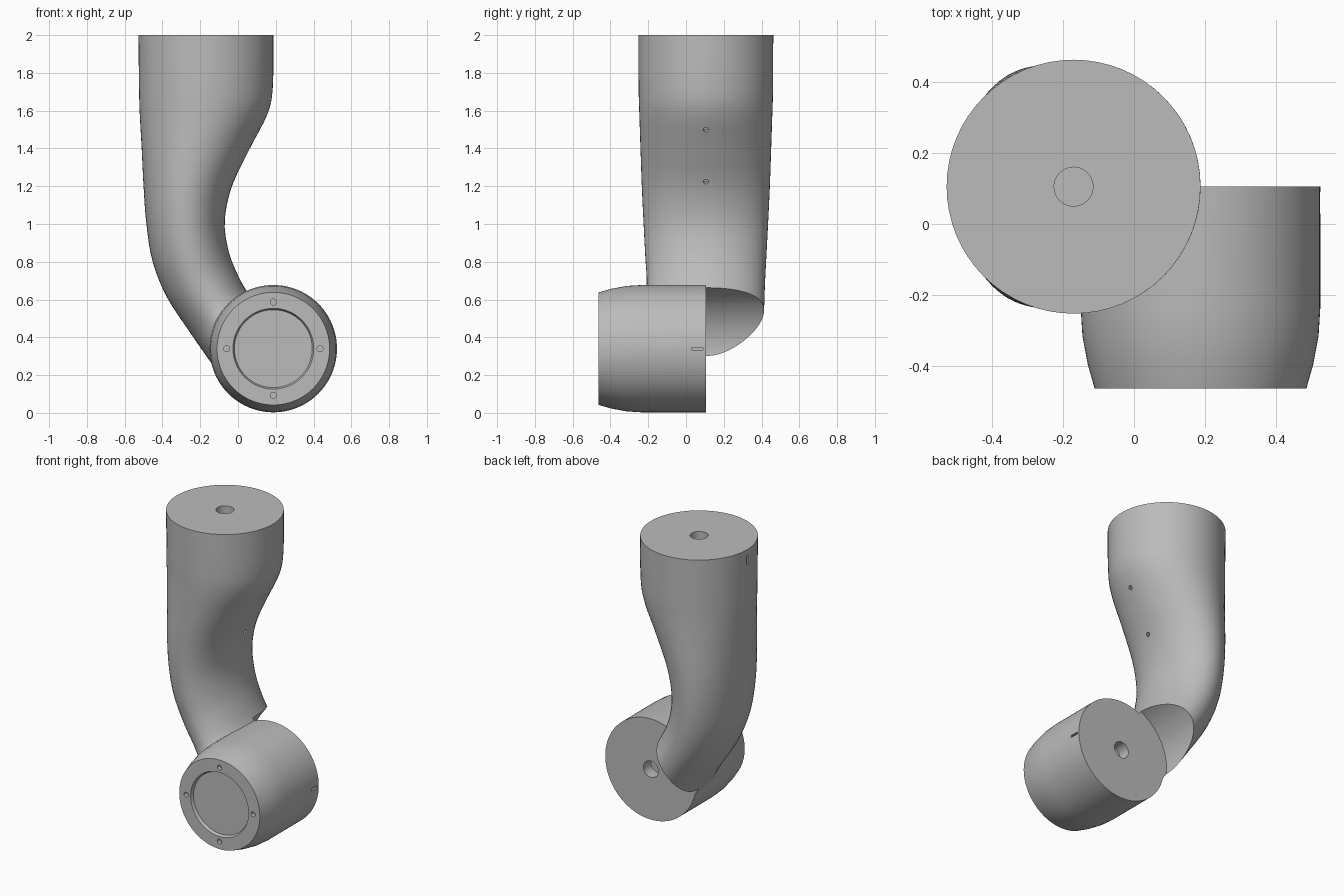
import bpy, bmesh, math
from mathutils import Vector, Matrix

if "Cube" in bpy.data.objects:
    bpy.data.objects.remove(bpy.data.objects["Cube"])

mat = bpy.data.materials.new("plain_grey")
mat.use_nodes = True
GREY = (0.5, 0.5, 0.5, 1)
mat.diffuse_color = GREY
mat.node_tree.nodes["Principled BSDF"].inputs["Base Color"].default_value = GREY

SEG = 64
CY = 0.105                                # plane shared by both joint axes
TOP = Vector((-0.17, CY, 2))              # upper joint centre
HUB = Vector((0.187, CY, 0.34))           # lower joint centre, axis along y


def loft(name, rings):
    """Closed solid through equally sized rings of points."""
    bm = bmesh.new()
    vs = [[bm.verts.new(p) for p in r] for r in rings]
    n = len(vs[0])
    for a, b in zip(vs, vs[1:]):
        for i in range(n):
            j = (i + 1) % n
            bm.faces.new((a[i], a[j], b[j], b[i]))
    bm.faces.new(vs[0])
    bm.faces.new(vs[-1])
    bmesh.ops.recalc_face_normals(bm, faces=bm.faces)
    me = bpy.data.meshes.new(name)
    bm.to_mesh(me)
    bm.free()
    me.materials.append(mat)
    ob = bpy.data.objects.new(name, me)
    bpy.context.collection.objects.link(ob)
    return ob


def turned(name, origin, axis, profile, seg=SEG):
    """Solid of revolution: profile holds (distance along axis, radius)."""
    m = Matrix.Translation(origin) @ Vector(axis).to_track_quat('Z', 'Y').to_matrix().to_4x4()
    ang = [2 * math.pi * i / seg for i in range(seg)]
    return loft(name, [[m @ Vector((r * math.cos(a), r * math.sin(a), d)) for a in ang]
                       for d, r in profile])


def box(name, centre, size):
    bpy.ops.mesh.primitive_cube_add(size=1, location=centre)
    ob = bpy.context.object
    ob.name = name
    ob.scale = size
    ob.data.materials.append(mat)
    return ob


def combine(target, tool, op='DIFFERENCE'):
    """Apply a boolean and drop the tool object."""
    bpy.context.view_layer.update()
    mod = target.modifiers.new("boolean", 'BOOLEAN')
    mod.operation, mod.object, mod.solver = op, tool, 'EXACT'
    bpy.context.view_layer.objects.active = target
    bpy.ops.object.modifier_apply(modifier=mod.name)
    bpy.data.objects.remove(tool)


def spline(rows, steps=4):
    """Catmull-Rom refinement of a list of rows."""
    pts = [Vector(r) for r in rows]
    out = []
    for i in range(len(pts) - 1):
        a, b, c, d = (pts[max(i - 1, 0)], pts[i], pts[i + 1], pts[min(i + 2, len(pts) - 1)])
        for k in range(steps):
            t = k / steps
            out.append(b + (c - a) * (t / 2) + (a * 2 - b * 5 + c * 4 - d) * (t * t / 2)
                       + (b * 3 - a - c * 3 + d) * (t ** 3 / 2))
    return out + [pts[-1]]


# Curved arm: outer edge x, z; inner edge x, z; back and front half depth
sections = [
    (-.527, 2.0, .187, 2.0, .357, .357),
    (-.524, 1.72, .184, 1.72, .356, .356),
    (-.52, 1.58, .155, 1.58, .352, .352),
    (-.51, 1.4, .063, 1.4, .346, .346),
    (-.5, 1.2, -.032, 1.2, .339, .339),
    (-.485, 1.0, -.07, 1.02, .33, .33),
    (-.452, .8, -.053, .87, .321, .321),
    (-.375, .61, -.01, .75, .313, .313),
    (-.25, .42, .05, .64, .308, .33),
    (-.16, .29, .12, .57, .305, .41),
    (-.06, .15, .25, .46, .3, .5),
]
rings = []
for row in spline(sections):
    lx, lz, rx, rz, back, front = row
    ring = []
    for i in range(SEG):
        c, s = math.cos(2 * math.pi * i / SEG), math.sin(2 * math.pi * i / SEG)
        ring.append(((lx + rx) / 2 + (rx - lx) / 2 * c, CY + s * (back if s > 0 else front),
                     (lz + rz) / 2 + (rz - lz) / 2 * c))
    rings.append(ring)
link = loft("curved_arm_link", rings)

# Clearance for the mating joint behind the hub
combine(link, turned("clearance_cutter", HUB, (0, 1, 0), [(0, .357), (1, .357)], 96))

# Hub barrel with a rounded taper toward the front
barrel = [(0, .337), (.34, .337), (.42, .332), (.5, .317), (.567, .298)]
combine(link, turned("hub_barrel", HUB, (0, -1, 0), barrel, 96), 'UNION')

# Shallow tapered recess in the hub front
face = HUB + Vector((0, -.567, 0))
combine(link, turned("recess_cutter", face, (0, 1, 0), [(-.02, .222), (.02, .206)]))

# Four screw holes around the recess
for i in range(4):
    a = i * math.pi / 2
    p = face + Vector((math.cos(a), 0, math.sin(a))) * .247
    combine(link, turned("screw_hole_cutter", p, (0, 1, 0), [(-.02, .016), (.03, .016)], 16))

# Shaft holes in both joint faces
combine(link, turned("top_hole_cutter", TOP, (0, 0, -1), [(-.05, .055), (.08, .055)], 24))
combine(link, turned("hub_hole_cutter", HUB, (0, -1, 0), [(-.05, .055), (.08, .055)], 24))

# Two small holes on the inner curve of the arm
for x, z in ((.12, 1.51), (-.02, 1.235)):
    combine(link, turned("side_hole_cutter", (x - .03, CY, z), (1, 0, -.4),
                         [(0, .014), (.12, .014)], 12))

# Alignment slots beside each joint face
combine(link, box("hub_slot_cutter", (.524, .06, .34), (.03, .06, .014)))
combine(link, box("top_slot_cutter", (-.527, CY, 1.93), (.03, .014, .06)))

bpy.ops.object.select_all(action='DESELECT')
link.select_set(True)
bpy.context.view_layer.objects.active = link
bpy.ops.object.shade_smooth_by_angle(angle=math.radians(30))
